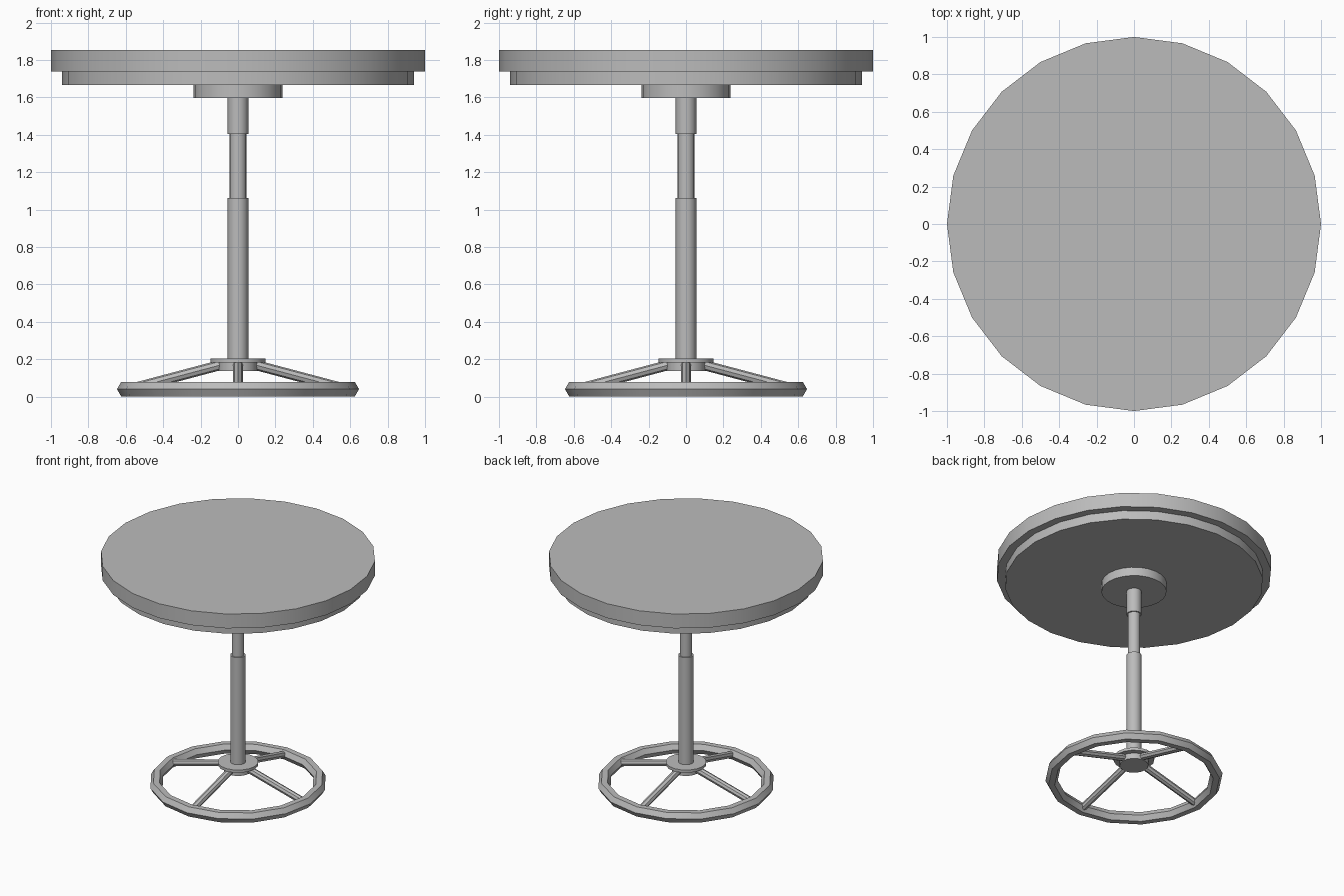
import bpy, math
from mathutils import Vector

default = bpy.data.objects.get("Cube")
if default:
    bpy.data.objects.remove(default, do_unlink=True)

grey = bpy.data.materials.new("grey_metal")
grey.use_nodes = True
colour = (0.5, 0.5, 0.5, 1)
grey.diffuse_color = colour
grey.node_tree.nodes["Principled BSDF"].inputs["Base Color"].default_value = colour


def finish(name):
    obj = bpy.context.object
    obj.name = name
    obj.data.materials.append(grey)
    bpy.ops.object.shade_smooth_by_angle(angle=math.radians(40))
    return obj


def disc(name, radius, low, high, sides):
    bpy.ops.mesh.primitive_cylinder_add(
        vertices=sides, radius=radius, depth=high - low, location=(0, 0, (low + high) / 2))
    return finish(name)


def rod(name, start, end, radius, sides):
    axis = end - start
    bpy.ops.mesh.primitive_cylinder_add(
        vertices=sides, radius=radius, depth=axis.length, location=(start + end) / 2,
        rotation=axis.to_track_quat("Z", "Y").to_euler())
    return finish(name)


# Round top with its recessed underside and mounting plate
disc("table_top", 1.0, 1.738, 1.853, 24)
disc("top_underside", 0.94, 1.667, 1.738, 24)
disc("mounting_plate", 0.237, 1.597, 1.667, 24)

# Telescoping column
disc("upper_sleeve", 0.055, 1.405, 1.597, 16)
disc("inner_tube", 0.045, 1.06, 1.405, 16)
disc("lower_sleeve", 0.055, 0.2, 1.063, 16)

# Hub at the foot of the column
disc("hub_flange", 0.148, 0.182, 0.204, 16)
disc("hub_core", 0.105, 0.137, 0.182, 16)

# Foot ring of hexagonal section
bpy.ops.mesh.primitive_torus_add(
    major_radius=0.602, minor_radius=0.045, major_segments=16, minor_segments=6,
    location=(0, 0, 0.04))
ring = finish("foot_ring")
bpy.ops.object.shade_smooth_by_angle(angle=math.radians(65))

# Four sloping spokes from hub to ring
for i, side in enumerate(("left", "back", "right", "front")):
    out = Vector((math.cos(i * math.pi / 2), math.sin(i * math.pi / 2), 0))
    rod(side + "_spoke", out * 0.06 + Vector((0, 0, 0.178)),
        out * 0.58 + Vector((0, 0, 0.04)), 0.027, 8)
